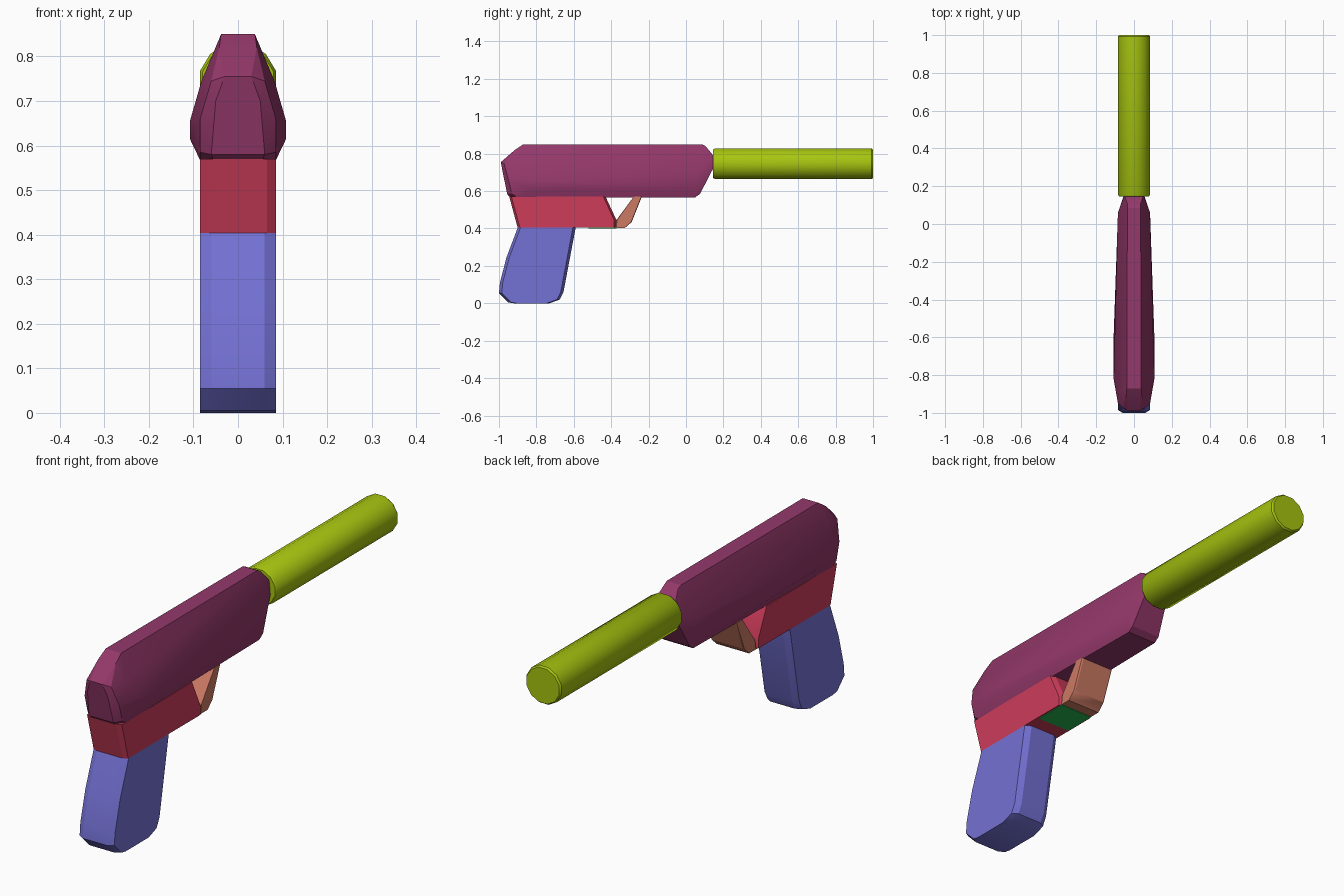
import bpy, bmesh, math

cube = bpy.data.objects.get("Cube")
if cube:
    bpy.data.objects.remove(cube, do_unlink=True)


def material(name, rgb):
    # sRGB 0-255 to linear
    lin = [(c / 255 / 12.92) if c < 11 else ((c / 255 + 0.055) / 1.055) ** 2.4 for c in rgb]
    m = bpy.data.materials.new(name)
    m.use_nodes = True
    m.diffuse_color = (*lin, 1)
    m.node_tree.nodes["Principled BSDF"].inputs["Base Color"].default_value = (*lin, 1)
    return m


def finish(name, bm, mat, angle=25):
    bmesh.ops.recalc_face_normals(bm, faces=bm.faces)
    mesh = bpy.data.meshes.new(name)
    bm.to_mesh(mesh)
    bm.free()
    mesh.materials.append(mat)
    ob = bpy.data.objects.new(name, mesh)
    bpy.context.collection.objects.link(ob)
    bpy.ops.object.select_all(action='DESELECT')
    ob.select_set(True)
    bpy.context.view_layer.objects.active = ob
    bpy.ops.object.shade_smooth_by_angle(angle=math.radians(angle))
    return ob


def hull(name, points, mat):
    """Convex block from points on the +x side, mirrored to -x."""
    bm = bmesh.new()
    for x, y, z in points:
        for s in (1, -1):
            bm.verts.new((s * x, y, z))
    res = bmesh.ops.convex_hull(bm, input=bm.verts)
    loose = {g for g in res["geom_interior"] + res["geom_unused"]
             if isinstance(g, bmesh.types.BMVert)}
    bmesh.ops.delete(bm, geom=list(loose), context='VERTS')
    bmesh.ops.dissolve_limit(bm, angle_limit=math.radians(2), verts=bm.verts, edges=bm.edges)
    return finish(name, bm, mat)


def slab(name, profile, half, chamfer, mat):
    """Side profile (y, z) given width, with its upright edges chamfered."""
    mid = (min(p[0] for p in profile) + max(p[0] for p in profile)) / 2
    pts = []
    for y, z in profile:
        inset = chamfer if y < mid else -chamfer
        pts += [(half - chamfer, y, z), (half, y + inset * 0.6, z)]
    return hull(name, pts, mat)


plum = material("plum", (148, 56, 106))
lime = material("lime", (166, 196, 16))
crimson = material("crimson", (205, 60, 90))
violet = material("violet", (116, 113, 212))
salmon = material("salmon", (205, 122, 100))
green = material("green", (38, 185, 80))

# Faceted upper body, wide at the rear and tapering to the muzzle
hull("slide", [
    (0.038, -0.87, 0.85), (0.035, 0.085, 0.85), (0.034, 0.105, 0.84),
    (0.042, -0.915, 0.82), (0.03, -0.99, 0.755), (0.06, -0.972, 0.745),
    (0.05, -0.98, 0.70), (0.085, -0.95, 0.66), (0.082, -0.90, 0.745),
    (0.108, -0.82, 0.655), (0.108, -0.82, 0.615), (0.108, -0.60, 0.65),
    (0.108, -0.60, 0.615), (0.085, -0.93, 0.585), (0.06, -0.955, 0.58),
    (0.085, -0.90, 0.567), (0.055, -0.94, 0.567), (0.085, -0.55, 0.567),
    (0.085, 0.06, 0.70), (0.085, 0.06, 0.62), (0.07, 0.05, 0.567),
    (0.07, 0.075, 0.585), (0.05, 0.15, 0.785), (0.055, 0.15, 0.73)], plum)

# Twelve-sided barrel with small rim chamfers
bm = bmesh.new()
rings = []
for y, r in ((0.145, 0.082), (0.155, 0.088), (0.992, 0.088), (1.0, 0.082)):
    rings.append([bm.verts.new((r * math.cos(a), y, 0.746 + 0.965 * r * math.sin(a)))
                  for a in (math.radians(15 + 30 * i) for i in range(12))])
for a, b in zip(rings, rings[1:]):
    for i in range(12):
        j = (i + 1) % 12
        bm.faces.new((a[i], a[j], b[j], b[i]))
bm.faces.new(rings[0])
bm.faces.new(rings[-1])
finish("barrel", bm, lime, 32)

# Frame under the slide
slab("frame", [(-0.945, 0.57), (-0.90, 0.404), (-0.372, 0.404),
               (-0.372, 0.445), (-0.43, 0.57)], 0.085, 0.02, crimson)

# Plate under the front of the frame
hull("guard_plate", [(0.078, y, z) for y in (-0.52, -0.372) for z in (0.401, 0.407)], green)

# Slanted front strut of the trigger guard
slab("guard_strut", [(-0.377, 0.403), (-0.33, 0.403), (-0.29, 0.435), (-0.236, 0.57),
                     (-0.276, 0.57), (-0.372, 0.445)], 0.08, 0.006, salmon)

# Grip with rounded heel
slab("grip", [(-0.90, 0.404), (-0.96, 0.245), (-0.995, 0.11), (-1.0, 0.055), (-0.95, 0.005),
              (-0.92, 0.0), (-0.73, 0.0), (-0.675, 0.02), (-0.655, 0.06), (-0.59, 0.404)],
     0.085, 0.025, violet)
